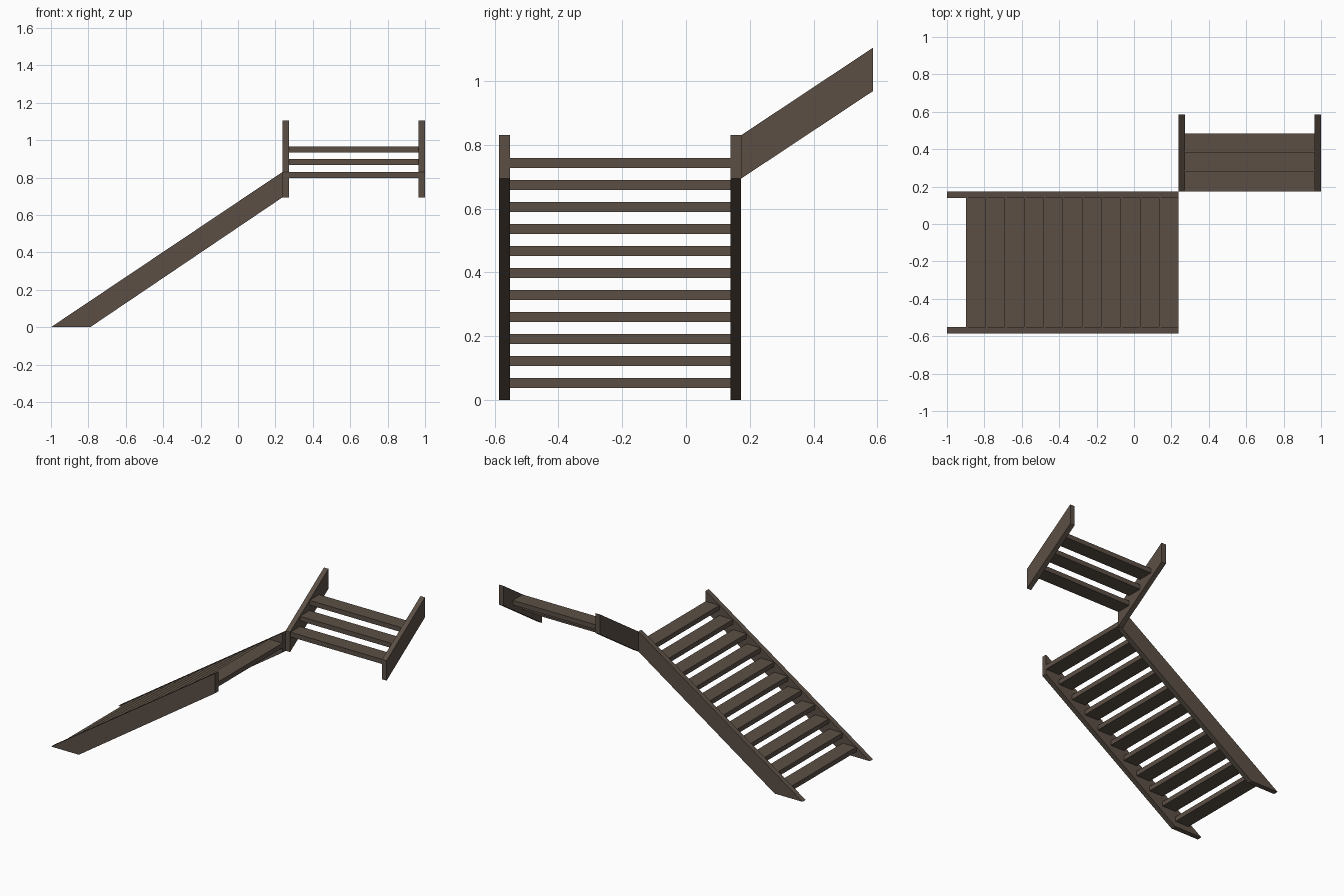
import bpy

cube = bpy.data.objects.get("Cube")
if cube:
    bpy.data.objects.remove(cube, do_unlink=True)

wood = bpy.data.materials.new("dark_brown_wood")
wood.use_nodes = True
colour = (0.105, 0.078, 0.06, 1)
wood.diffuse_color = colour
wood.node_tree.nodes["Principled BSDF"].inputs["Base Color"].default_value = colour

RISE, GOING, THICK, BOARD = 0.069, 0.1033, 0.032, 0.034


def extrude(name, profile, axis, start, end):
    """Sweep a (run, height) profile sideways; the run goes along x or y."""
    def place(run, z, side):
        return (run, side, z) if axis == "x" else (side, run, z)
    n = len(profile)
    verts = [place(r, z, s) for s in (start, end) for r, z in profile]
    faces = [tuple(range(n))[::-1], tuple(range(n, 2 * n))]
    faces += [(i, (i + 1) % n, n + (i + 1) % n, n + i) for i in range(n)]
    if axis == "x":
        faces = [f[::-1] for f in faces]
    mesh = bpy.data.meshes.new(name)
    mesh.from_pydata(verts, [], [f[::-1] for f in faces] if axis == "x" else faces)
    mesh.materials.append(wood)
    obj = bpy.data.objects.new(name, mesh)
    bpy.context.collection.objects.link(obj)
    # Make all normals point outwards
    import bmesh
    bm = bmesh.new()
    bm.from_mesh(mesh)
    bmesh.ops.recalc_face_normals(bm, faces=bm.faces)
    bm.to_mesh(mesh)
    bm.free()
    return obj


def flight(name, axis, stringer, side_min, side_max, first_run, first_top, steps):
    """Two sloping stringers with open treads between them."""
    extrude(name + "_stringer_a", stringer, axis, side_min, side_min + BOARD)
    extrude(name + "_stringer_b", stringer, axis, side_max - BOARD, side_max)
    for i in range(steps):
        r, z = first_run + i * GOING, first_top + i * RISE
        tread = [(r, z - THICK), (r + GOING, z - THICK), (r + GOING, z), (r, z)]
        extrude(f"{name}_tread_{i + 1}", tread, axis, side_min + BOARD, side_max - BOARD)


# Lower flight climbs towards +x
flight("lower", "x", [(-1, 0), (-0.79, 0), (0.238, 0.694), (0.238, 0.83)],
       -0.586, 0.173, -0.898, 0.069, 11)

# Upper flight turns and climbs towards the back
flight("upper", "y", [(0.173, 0.694), (0.586, 0.968), (0.586, 1.104), (0.173, 0.83)],
       0.238, 1.0, 0.175, 0.829, 3)
